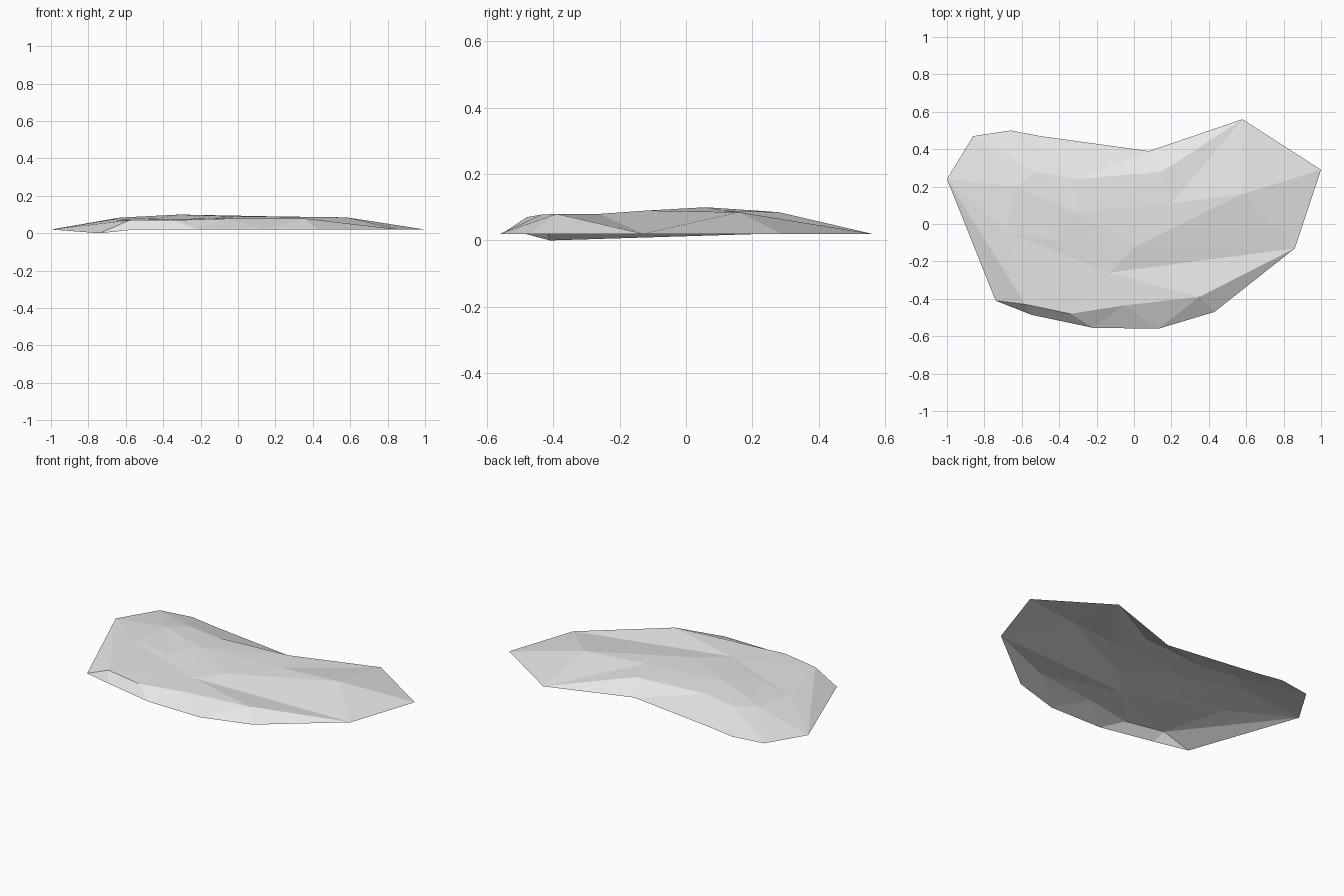
import bpy
import bmesh
from mathutils import Vector
from mathutils.geometry import delaunay_2d_cdt

cube = bpy.data.objects.get("Cube")
if cube:
    bpy.data.objects.remove(cube, do_unlink=True)

# Pale stone material
stone = bpy.data.materials.new("pale_grey_stone")
stone.use_nodes = True
grey = (0.8, 0.8, 0.8, 1)
stone.diffuse_color = grey
for node in stone.node_tree.nodes:
    if node.type == "BSDF_PRINCIPLED":
        node.inputs["Base Color"].default_value = grey

# Rim of the slab, counter-clockwise
rim = {
    "back_peak": (.58, .56, .02), "back_dip": (.08, .39, .02),
    "back_bend": (-.5, .47, .02), "back_bump": (-.66, .5, .02),
    "back_corner": (-.86, .47, .02), "side_tip": (-1, .24, .02),
    "low_corner": (-.74, -.41, 0), "front_a": (-.55, -.485, .02),
    "front_b": (-.22, -.555, .02), "front_c": (.13, -.56, .02),
    "front_d": (.43, -.47, .02), "side_corner": (.86, -.13, .02),
    "far_tip": (1, .29, .02),
}

# Raised points of the chipped upper surface
top = {
    "lip_a": (-.58, -.43, .07), "lip_b": (-.34, -.48, .07),
    "lip_c": (-.05, -.435, .078), "lip_d": (.35, -.39, .08),
    "hollow": (-.13, -.26, .08), "step": (.01, -.12, .09),
    "notch": (-.41, -.09, .083), "shoulder": (-.68, -.04, .073),
    "crown": (-.31, .06, .1), "saddle": (.2, .11, .09),
    "far_knob": (.58, .16, .085), "back_edge": (.15, .28, .085),
    "back_mid": (-.31, .24, .088), "back_knob": (-.52, .28, .083),
    "side_knob": (-.63, .2, .084),
}

# Ridges that must stay as edges, each a chain of points
ridges = [
    "low_corner lip_a lip_b lip_c lip_d side_corner hollow shoulder notch hollow step far_knob side_corner",
    "side_tip lip_a hollow lip_c front_c lip_d front_d",
    "front_a lip_b front_b lip_c",
    "side_tip side_knob back_knob back_mid back_edge back_peak saddle crown notch",
    "back_peak far_knob far_tip",
    "lip_a shoulder side_tip",
    "back_corner back_knob back_bend back_mid back_dip back_edge saddle far_knob",
    "side_knob shoulder",
]

points = {**rim, **top}
names = list(points)
edges = []
for chain in ridges:
    ids = [names.index(n) for n in chain.split()]
    edges += list(zip(ids, ids[1:]))

# Triangulate inside the rim, then lift every point to its height
flat = [Vector(p[:2]) for p in points.values()]
result = delaunay_2d_cdt(flat, edges, [list(range(len(rim)))], 1, 1e-5)
coords, faces, origins = result[0], result[2], result[3]
bm = bmesh.new()
verts = []
for co, origin in zip(coords, origins):
    height = points[names[origin[0]]][2] if origin else .08
    verts.append(bm.verts.new((co.x, co.y, height)))
for face in faces:
    bm.faces.new([verts[i] for i in face])

# Every facet of the open shell faces upwards
for face in bm.faces:
    face.normal_update()
    if face.normal.z < 0:
        face.normal_flip()

mesh = bpy.data.meshes.new("stone_slab")
bm.to_mesh(mesh)
bm.free()
mesh.materials.append(stone)
slab = bpy.data.objects.new("stone_slab", mesh)
bpy.context.collection.objects.link(slab)
